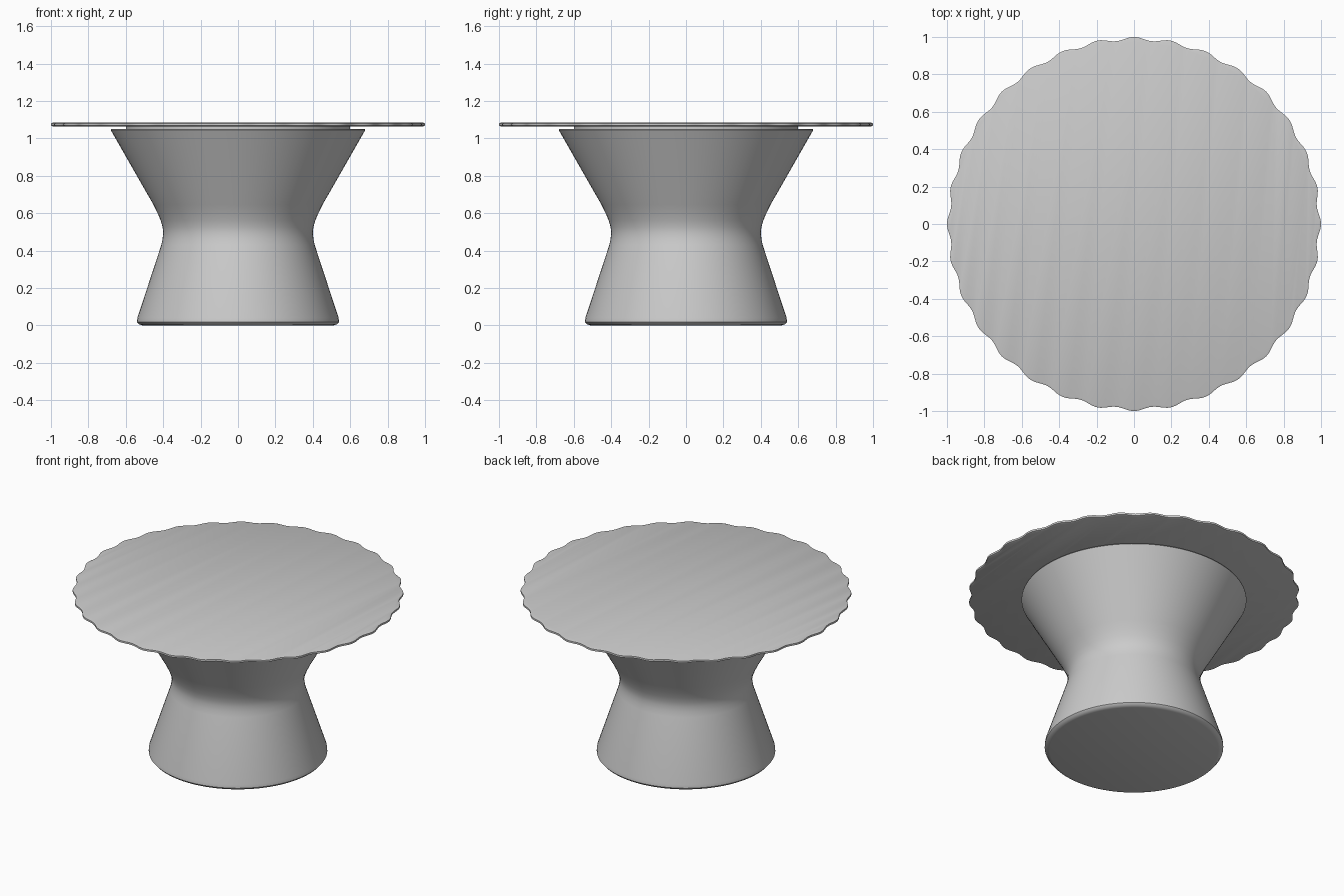
import bpy
import bmesh
from math import sin, cos, pi

cube = bpy.data.objects.get("Cube")
if cube:
    bpy.data.objects.remove(cube, do_unlink=True)

grey = bpy.data.materials.new("plain grey")
grey.use_nodes = True
grey.diffuse_color = (0.6, 0.6, 0.6, 1)
grey.node_tree.nodes["Principled BSDF"].inputs["Base Color"].default_value = (0.6, 0.6, 0.6, 1)

SCALLOPS = 32


def lathe(name, profile, segments, ripple=0.0):
    """Stack rings of (radius, height), capped at both ends; ripple scallops the rim."""
    bm = bmesh.new()
    rings = []
    for radius, z in profile:
        ring = []
        for i in range(segments):
            a = 2 * pi * i / segments
            r = radius + ripple * (cos(SCALLOPS * a) - 1)
            ring.append(bm.verts.new((r * cos(a), r * sin(a), z)))
        rings.append(ring)
    for low, high in zip(rings, rings[1:]):
        for i in range(segments):
            j = (i + 1) % segments
            bm.faces.new((low[i], low[j], high[j], high[i]))
    bm.faces.new(rings[0][::-1])
    bm.faces.new(rings[-1])
    mesh = bpy.data.meshes.new(name)
    bm.to_mesh(mesh)
    bm.free()
    mesh.materials.append(grey)
    obj = bpy.data.objects.new(name, mesh)
    bpy.context.collection.objects.link(obj)
    bpy.ops.object.select_all(action="DESELECT")
    obj.select_set(True)
    bpy.context.view_layer.objects.active = obj
    bpy.ops.object.shade_smooth_by_angle(angle=pi / 5)
    return obj


# Waisted pedestal with a rounded foot and a flared upper half
lathe("pedestal", [
    (0.51, 0.0), (0.53, 0.006), (0.54, 0.018), (0.538, 0.04),
    (0.41, 0.43), (0.403, 0.465), (0.40, 0.495), (0.403, 0.525),
    (0.413, 0.56), (0.43, 0.60), (0.452, 0.645),
    (0.675, 1.035), (0.68, 1.045), (0.677, 1.05),
], 96)

# Recessed mount between pedestal and top
lathe("top_mount", [(0.6, 1.045), (0.6, 1.068)], 64)

# Thin top with a scalloped rim
lathe("table_top", [(0.99, 1.064), (1.0, 1.068), (1.0, 1.08), (0.99, 1.084)],
      SCALLOPS * 12, ripple=0.009)
